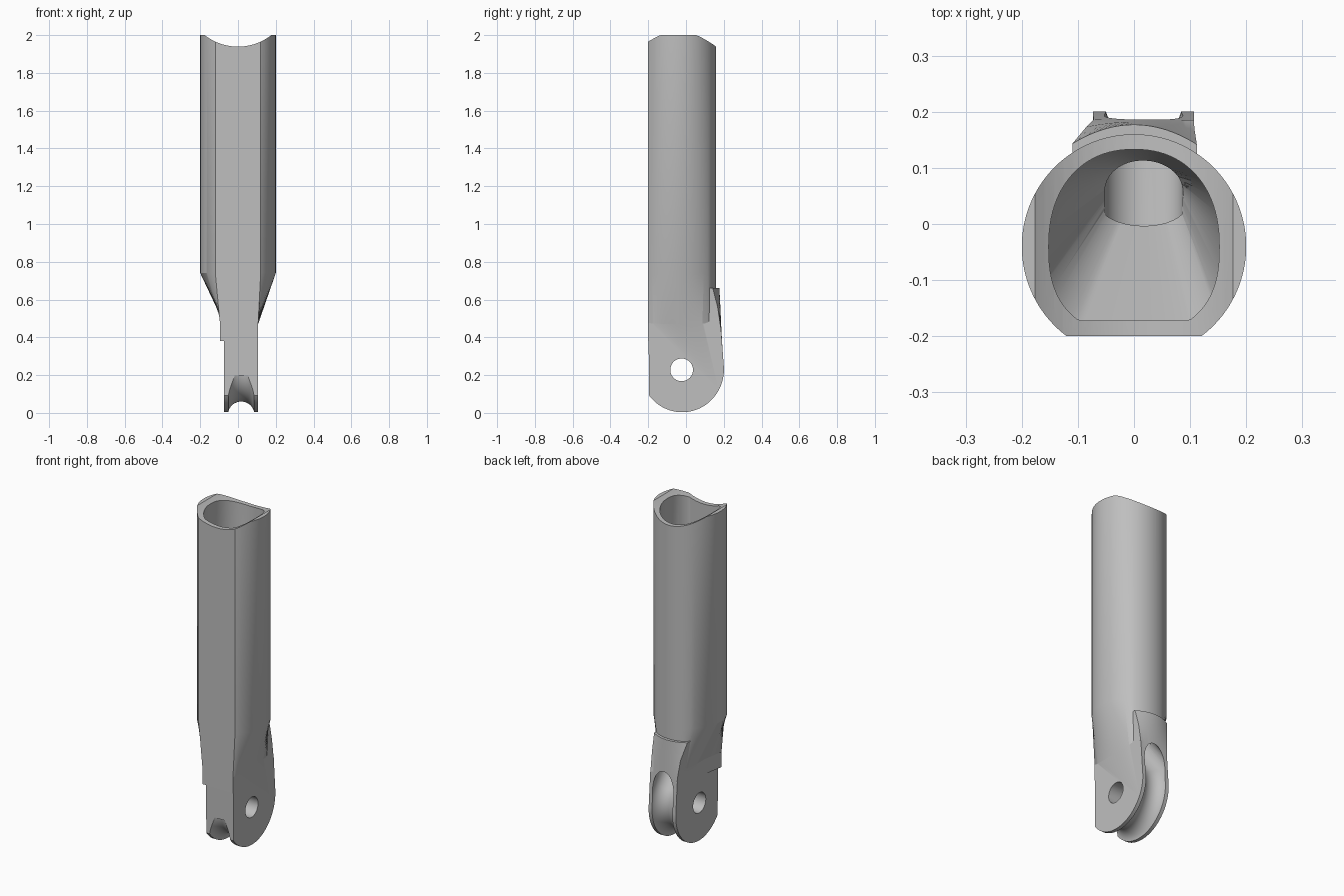
import bpy, bmesh, math
from mathutils import Vector

cube = bpy.data.objects.get("Cube")
if cube:
    bpy.data.objects.remove(cube, do_unlink=True)

metal = bpy.data.materials.new("plain_grey")
metal.use_nodes = True
GREY = (0.52, 0.52, 0.52, 1)
metal.diffuse_color = GREY
metal.node_tree.nodes["Principled BSDF"].inputs["Base Color"].default_value = GREY

AXIS_Y, AXIS_Z = -0.02, 0.23      # pivot of the rounded end
MID_X = 0.017                     # sideways offset of the rounded end
FLAT = -0.2                       # flat front face
TUBE_Y = -0.04                    # tube centre


def loft(name, rings):
    """Closed solid through rings with equal point counts."""
    bm = bmesh.new()
    rows = [[bm.verts.new(p) for p in ring] for ring in rings]
    n = len(rows[0])
    for a, b in zip(rows, rows[1:]):
        for i in range(n):
            j = (i + 1) % n
            bm.faces.new((a[i], a[j], b[j], b[i]))
    bm.faces.new(rows[0][::-1])
    bm.faces.new(rows[-1])
    bmesh.ops.recalc_face_normals(bm, faces=bm.faces)
    mesh = bpy.data.meshes.new(name)
    bm.to_mesh(mesh)
    bm.free()
    ob = bpy.data.objects.new(name, mesh)
    bpy.context.collection.objects.link(ob)
    mesh.materials.append(metal)
    return ob


def combine(body, other, operation):
    mod = body.modifiers.new("join", 'BOOLEAN')
    mod.object, mod.operation, mod.solver = other, operation, 'EXACT'
    bpy.context.view_layer.update()
    graph = bpy.context.evaluated_depsgraph_get()
    mesh = bpy.data.meshes.new_from_object(body.evaluated_get(graph))
    body.modifiers.clear()
    body.data = mesh
    bpy.data.objects.remove(other, do_unlink=True)


def rod(name, y, z, radius, axis):
    """Long cylinder across the body along x or y."""
    rings = []
    for s in (-0.5, 0.5):
        ring = []
        for i in range(96):
            t = math.tau * i / 96
            c, h = radius * math.cos(t), z + radius * math.sin(t)
            ring.append((s, y + c, h) if axis == 'x' else (c, s, h))
        rings.append(ring)
    return loft(name, rings)


# Tube outline: circle with a flat front
corner = math.asin((FLAT - TUBE_Y) / 0.2)
N = 96
angles = [corner + (math.pi - 2 * corner) * i / N for i in range(N + 1)]
outline = [(0.2 * math.cos(t), TUBE_Y + 0.2 * math.sin(t)) for t in angles]


def neck(x, y):
    left = -0.095 + 0.022 * min(1, (y - FLAT) / 0.13)
    return max(left, min(0.1065, x)), y


neck_line = [neck(x, y) for x, y in outline]


def at(points, z):
    return [(x, y, z) for x, y in points]


body = loft("clevis_tube", [at(neck_line, 0.38), at(neck_line, 0.47),
                            at(outline, 0.74), at(outline, 2.0)])

# Rounded end plate
R = 0.2265
start = math.acos((FLAT - AXIS_Y) / R)
side = [(FLAT + 0.0005, 0.6)]
for i in range(65):
    t = -start + (start + 0.05) * i / 64
    side.append((AXIS_Y + R * math.cos(t) * 0.975, AXIS_Z + R * math.sin(t)))
side += [(0.185, 0.45), (0.1, 0.6)]
side = [(max(y, FLAT + 0.0005), z) for y, z in side]
plate = loft("end_plate", [[(MID_X + s * 0.09, y, z) for y, z in side] for s in (-1, 1)])
combine(body, plate, 'UNION')

# Raised back rib that ends in a curved ledge
def rib(z, left, right, back, bulge):
    pts = [(right, 0.0, z)]
    for i in range(25):
        x = right + (left - right) * i / 24
        pts.append((x, back - bulge * (x / 0.11) ** 2, z))
    return pts + [(left, 0.0, z)]


combine(body, loft("back_rib", [rib(0.3, -0.0725, 0.1065, 0.196, 0),
                                rib(0.45, -0.0725, 0.1065, 0.187, 0.003),
                                rib(0.56, -0.085, 0.108, 0.182, 0.015),
                                rib(0.66, -0.11, 0.112, 0.177, 0.034)]), 'UNION')

# Saddle cut at the top
combine(body, rod("saddle_cutter", 0, 2.225, 0.286, 'y'), 'DIFFERENCE')


# Hollow inside, narrowing to a round passage
def power(v, e):
    return math.copysign(abs(v) ** e, v)


bore, throat = [], []
for i in range(N):
    t = math.tau * i / N
    c, s = math.cos(t), math.sin(t)
    depth = 0.173 if s > 0 else 0.155
    e = 0.9 if s > 0 else 0.8
    bore.append((0.152 * power(c, e), max(-0.172, TUBE_Y + depth * power(s, e))))
    throat.append((0.018 + 0.07 * c, 0.055 + 0.055 * s))
combine(body, loft("bore_cutter", [at(throat, 0.53), at(bore, 0.78), at(bore, 2.2)]),
        'DIFFERENCE')

# Cord groove around the rounded end, running up into the hollow
PATH, CORD = 0.24, 0.07
leave = math.radians(38)


def cord_ring(t, lift=0.0):
    out = Vector((0, math.cos(t), math.sin(t)))
    along = Vector((0, -math.sin(t), math.cos(t)))
    mid = Vector((MID_X, AXIS_Y, AXIS_Z)) + out * PATH + along * lift
    return [mid + CORD * (out * math.cos(a) + Vector((1, 0, 0)) * math.sin(a))
            for a in (math.tau * k / 48 for k in range(48))]


rings = [cord_ring(leave, 0.23)]
rings += [cord_ring(leave - math.radians(208) * i / 72) for i in range(73)]
combine(body, loft("groove_cutter", rings), 'DIFFERENCE')

# Pin hole
combine(body, rod("pin_cutter", -0.023, 0.228, 0.06, 'x'), 'DIFFERENCE')

bpy.ops.object.select_all(action='DESELECT')
body.select_set(True)
bpy.context.view_layer.objects.active = body
bpy.ops.object.shade_smooth_by_angle(angle=math.radians(25))
